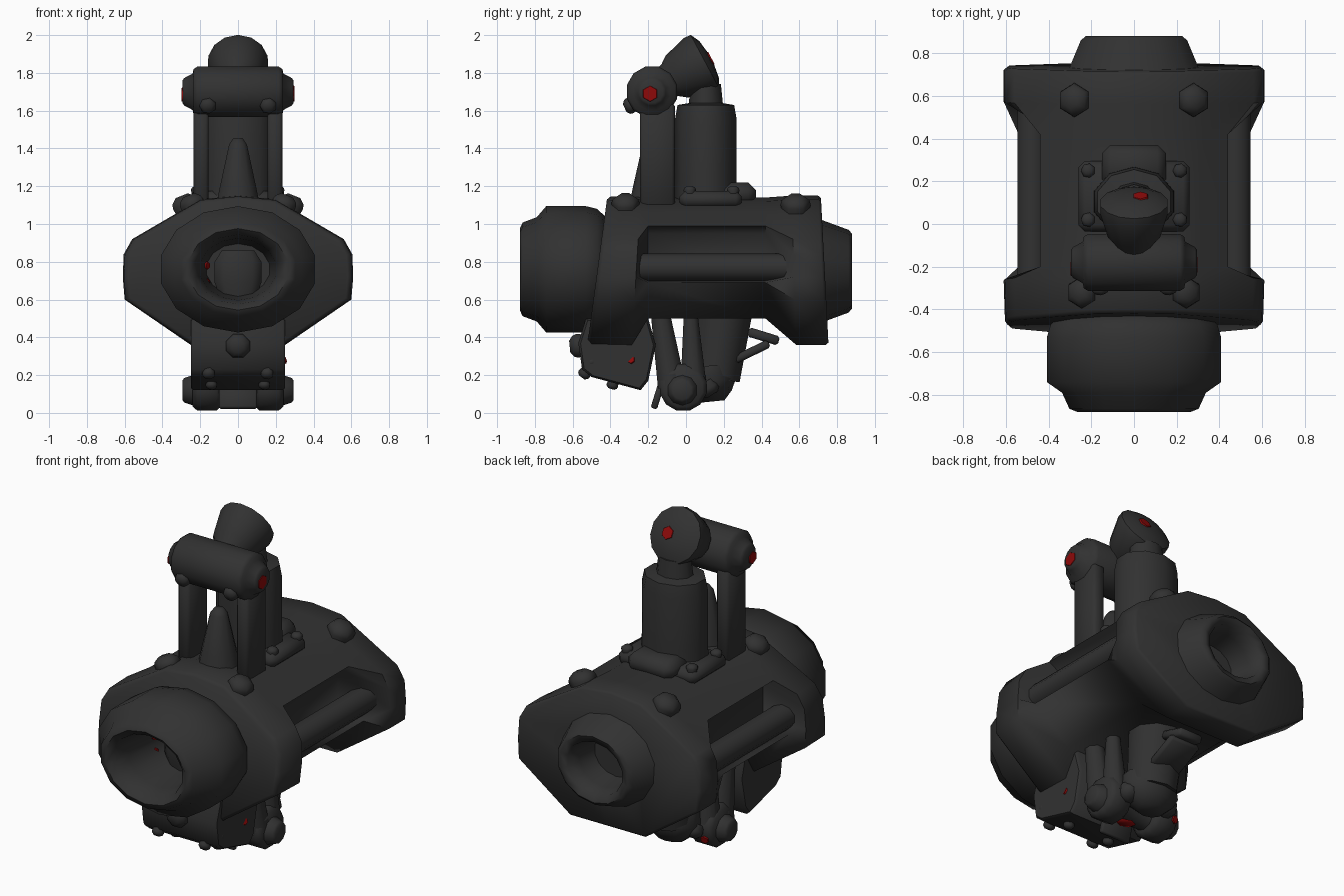
import bpy, bmesh, math
from mathutils import Vector, Matrix

if "Cube" in bpy.data.objects:
    bpy.data.objects.remove(bpy.data.objects["Cube"])


def material(name, colour):
    m = bpy.data.materials.new(name)
    m.diffuse_color = (*colour, 1)
    m.use_nodes = True
    m.node_tree.nodes["Principled BSDF"].inputs["Base Color"].default_value = m.diffuse_color
    return m


CHARCOAL = material("charcoal", (0.031, 0.031, 0.031))
RED = material("red", (0.27, 0.003, 0.003))


def finish(name, bm, mat=CHARCOAL, angle=60):
    bmesh.ops.recalc_face_normals(bm, faces=bm.faces)
    me = bpy.data.meshes.new(name)
    bm.to_mesh(me)
    bm.free()
    ob = bpy.data.objects.new(name, me)
    bpy.context.collection.objects.link(ob)
    me.materials.append(mat)
    bpy.ops.object.select_all(action='DESELECT')
    ob.select_set(True)
    bpy.context.view_layer.objects.active = ob
    bpy.ops.object.shade_smooth_by_angle(angle=math.radians(angle))
    return ob


def loft(name, rings, mat=CHARCOAL, angle=60):
    """Skin a list of equal-length point rings and cap both ends."""
    bm = bmesh.new()
    vs = [[bm.verts.new(p) for p in ring] for ring in rings]
    n = len(vs[0])
    for a, b in zip(vs, vs[1:]):
        for i in range(n):
            j = (i + 1) % n
            bm.faces.new((a[i], a[j], b[j], b[i]))
    bm.faces.new(vs[0])
    bm.faces.new(vs[-1])
    return finish(name, bm, mat, angle)


def lathe(name, origin, axis, profile, n=12, su=1, sv=1, mat=CHARCOAL):
    """Revolve (distance, radius) pairs about an axis, optionally oval."""
    a = Vector(axis).normalized()
    ref = Vector((0, 1, 0)) if abs(a.x) > 0.7 else Vector((1, 0, 0))
    u = (ref - a * ref.dot(a)).normalized()
    v = a.cross(u)
    o = Vector(origin)
    angs = [2 * math.pi * (i + 0.5) / n for i in range(n)]
    rings = [[o + a * t + u * (r * su * math.cos(g)) + v * (r * sv * math.sin(g))
              for g in angs] for t, r in profile]
    return loft(name, rings, mat)


def rod(name, p, q, r0, r1, n=8, su=1, sv=1):
    d = Vector(q) - Vector(p)
    return lathe(name, p, d, [(0, r0), (d.length, r1)], n, su, sv)


def box(name, centre, size, tilt=0, bevel=0.015):
    bm = bmesh.new()
    bmesh.ops.create_cube(bm, size=1, matrix=Matrix.Translation(centre)
                          @ Matrix.Rotation(tilt, 4, 'X') @ Matrix.Diagonal((*size, 1)))
    bmesh.ops.bevel(bm, geom=bm.edges[:], offset=bevel, segments=1, affect='EDGES')
    return finish(name, bm, angle=50)


def bolt(name, p, axis, r, n=7):
    return lathe(name, p, axis, [(-r * 0.6, r * 0.9), (0, r), (r * 0.3, r * 0.9), (r * 0.6, r * 0.5)], n)


def patch(name, p, axis, r):
    return lathe(name, p, axis, [(0, r), (0.008, r * 0.9)], 6, mat=RED)


# main body: faceted end flanges with a recessed waist
FLANGE = [(0, 1.15), (.2, 1.13), (.32, 1.06), (.56, .92), (.605, .84), (.61, .72), (.6, .6), (.25, .36), (0, .36)]
WAIST = [(0, 1.14), (.2, 1.12), (.32, 1.06), (.44, .99), (.37, .95), (.37, .72), (.54, .69), (.3, .5), (0, .5)]


def station(y, prof, shear, s=1):
    full = prof + [(-x, z) for x, z in prof[-2:0:-1]]
    return [(x * s, y + shear * (z - 1.14), .75 + (z - .75) * s) for x, z in full]


body = loft("body", [station(-.42, FLANGE, .128, .95), station(-.40, FLANGE, .128, .99),
                     station(-.24, FLANGE, .06), station(-.2, WAIST, 0), station(.42, WAIST, 0),
                     station(.56, FLANGE, -.03), station(.70, FLANGE, -.05),
                     station(.715, FLANGE, -.05, .97)], angle=62)
cutter = lathe("rear_hole_cutter", (0, 0, .75), (0, 1, 0), [(.4, .2), (.95, .2)], 14, 1, .85)
cutter.hide_render = True
cutter.hide_set(True)
cut = body.modifiers.new("rear_hole", 'BOOLEAN')
cut.object = cutter
cut.operation = 'DIFFERENCE'

# front collar with deep socket, rear collar with smaller socket
lathe("front_collar", (0, 0, .76), (0, 1, 0),
      [(-.42, .34), (-.47, .40), (-.53, .418), (-.74, .418), (-.79, .345), (-.865, .31), (-.88, .27),
       (-.85, .23), (-.75, .205), (-.48, .17)], 14, 1, .8)
lathe("rear_collar", (0, 0, .75), (0, 1, 0),
      [(.66, .36), (.72, .315), (.86, .255), (.88, .23), (.865, .185), (.78, .165), (.5, .12)], 14, 1, .86)
lathe("socket_pin", (0, -.5, .74), (0, 0, 1), [(-.13, .1), (-.05, .13), (.06, .13), (.12, .09)], 10, 1, .5)
for z in (.69, .78):
    patch("socket_mark", (-.165, -.55, z), (1, -.6, 0), .022)

# side rods lying in the waist recesses
for s in (-1, 1):
    lathe("side_rod", (s * .475, 0, .77), (0, 1, 0), [(-.3, .075), (.56, .075)], 10)

# upper post, collar plate and head
box("post_plate", (0, .13, 1.13), (.52, .33, .09), 0, .03)
box("plate_tab", (0, .27, 1.16), (.3, .2, .12), 0, .04)
lathe("post", (0, .105, 0), (0, 0, 1),
      [(1.1, .165), (1.25, .162), (1.56, .162), (1.63, .15), (1.64, .09), (1.74, .08)], 10, 1.2, 1)
HEAD, HEAD_AXIS = Vector((0, .1, 1.86)), Vector((0, .88, .47)).normalized()
lathe("head", HEAD, HEAD_AXIS,
      [(-.27, .08), (-.21, .095), (-.17, .125), (-.1, .145), (-.04, .162), (0, .16), (.025, .11), (.035, .04)], 14)
patch("head_mark", HEAD + HEAD_AXIS * .031 + Vector((.03, 0, 0)), HEAD_AXIS, .04)

# upper cross joint on two legs, with end hubs
lathe("upper_joint", (0, -.18, 1.7), (1, 0, 0),
      [(-.295, .06), (-.285, .075), (-.24, .1), (-.235, .125), (-.215, .138), (.215, .138),
       (.235, .125), (.24, .1), (.285, .075), (.295, .06)], 12)
patch("right_joint_mark", (.29, -.19, 1.69), (1, 0, 0), .045)
patch("left_joint_mark", (-.29, -.21, 1.685), (-1, 0, 0), .04)
lathe("front_cone", (0, -.18, 0), (0, 0, 1), [(1.08, .125), (1.2, .1), (1.42, .05), (1.455, .025)], 10)

for s in (-1, 1):
    box("joint_leg", (s * .195, -.152, 1.36), (.08, .185, .56))
    bolt("joint_bolt", (s * .16, -.3, 1.625), (0, -.9, -.4), .045)
    # bolts on the body and post plate
    bolt("front_body_bolt", (s * .245, -.32, 1.11), (s * .4, 0, 1), .075, 6)
    bolt("rear_body_bolt", (s * .28, .58, 1.105), (s * .4, 0, 1), .08, 6)
    for y in (.02, .25):
        bolt("plate_bolt", (s * .215, y, 1.18), (0, 0, 1), .034)
    # lower block fittings
    bolt("block_side_bolt", (s * .235, -.5, .27), (s, 0, 0), .025)
    bolt("block_low_bolt", (s * .155, -.54, .205), (0, -.6, -.8), .035)
    bolt("block_bottom_bolt", (s * .14, -.39, .145), (0, -.3, -1), .032)
    # lower wheels and struts
    lathe("lower_wheel", (s * .165, -.015, .135), (1, 0, 0),
          [(-.075, .105), (-.05, .128), (.05, .128), (.075, .105)], 12)
    rod("front_strut", (s * .17, -.135, .52), (s * .17, -.075, .14), .055, .08)
    rod("rear_strut", (s * .17, .025, .52), (s * .17, .04, .14), .04, .075)
    bolt("wheel_stud", (s * .13, .12, .13), (0, .5, -.8), .065)

# lower front block
SIDE = [(-.53, .5), (-.57, .37), (-.55, .23), (-.5, .19), (-.24, .12), (-.2, .17), (-.16, .36), (-.2, .5)]
loft("lower_block", [[(x, y * k - .37 * (1 - k), .32 + (z - .32) * k) for y, z in SIDE]
                     for x, k in ((-.25, .94), (-.235, 1), (.235, 1), (.25, .94))], angle=45)
bolt("block_front_bolt", (0, -.575, .355), (0, -1, -.1), .068, 8)
patch("block_mark", (.244, -.29, .28), (1, -.3, .3), .022)

# lower cross joint, folded rear post and fins
lathe("lower_joint", (0, -.02, .12), (1, 0, 0),
      [(-.295, .05), (-.285, .065), (-.24, .08), (-.235, .075), (.235, .075), (.24, .08), (.285, .065), (.295, .05)], 10)
patch("lower_joint_mark", (.03, -.035, .05), (0, -.2, -1), .055)
patch("wheel_mark", (-.2, .108, .09), (-.3, 1, -.3), .025)
rod("lower_post", (0, .2, .56), (0, .15, .18), .155, .135, 10, 1.1, 1)
lathe("lower_post_foot", (0, .13, .17), (0, .1, -1), [(-.08, .14), (0, .15), (.06, .12), (.11, .07)], 10, 1.2, .9)
box("toe_plate", (0, -.15, .09), (.2, .035, .14), -.3, .008)
box("lower_fin", (0, .34, .32), (.2, .22, .045), .45, .012)
box("upper_fin", (0, .41, .405), (.16, .17, .05), -.3, .012)
